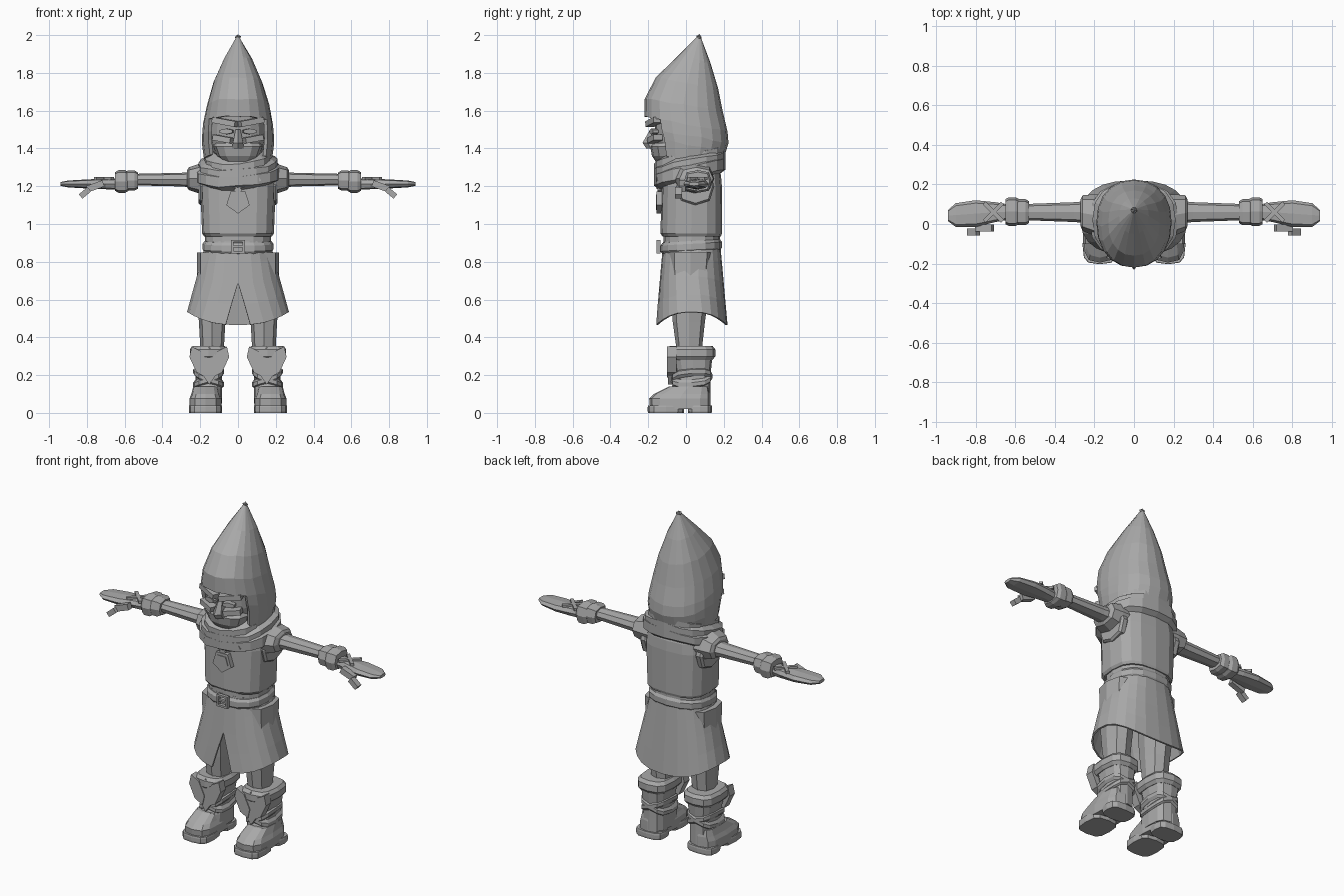
import bpy, bmesh, math, random
from mathutils import Matrix, Euler

random.seed(4)
if "Cube" in bpy.data.objects:
    bpy.data.objects.remove(bpy.data.objects["Cube"])

colour = (.4, .4, .4, 1)
grey = bpy.data.materials.new("plain grey")
grey.use_nodes = True
grey.diffuse_color = colour
grey.node_tree.nodes["Principled BSDF"].inputs["Base Color"].default_value = colour


def finish(name, bm, mirror=False, thickness=0):
    bmesh.ops.recalc_face_normals(bm, faces=bm.faces)
    mesh = bpy.data.meshes.new(name)
    bm.to_mesh(mesh)
    bm.free()
    mesh.materials.append(grey)
    part = bpy.data.objects.new(name, mesh)
    bpy.context.collection.objects.link(part)
    if thickness:
        solid = part.modifiers.new("thickness", 'SOLIDIFY')
        solid.thickness = thickness
    if mirror:
        part.modifiers.new("mirror", 'MIRROR')


def outline(angle, half_width, front, back, squareness):
    """Point on a rounded-square section, measured from the front."""
    def rounded(value):
        return math.copysign(abs(value) ** squareness, value)
    middle, reach = (front + back) / 2, (back - front) / 2
    return half_width * rounded(math.sin(angle)), middle - reach * rounded(math.cos(angle))


def loft(name, rings, sides=12, centre=0, squareness=.8, along_x=False, mirror=False,
         thickness=0, tilt=0, side_tilt=0, jitter=0, opening=None):
    """Skin rings of (position, half width, front, back); an opening leaves it a shell."""
    bm = bmesh.new()
    widest = max(ring[1] for ring in rings)
    rows = []
    for position, half_width, front, back in rings:
        row = []
        for i in range(sides):
            angle = math.tau * i / sides
            across, depth = outline(angle, half_width, front, back, squareness)
            slant = tilt * math.cos(angle) + side_tilt * math.sin(angle)
            along = position + slant * half_width / widest + random.uniform(-jitter, jitter)
            across += centre
            row.append(bm.verts.new((along, depth, across) if along_x
                                    else (across, depth, along)))
        rows.append(row)
    for level, (low, high) in enumerate(zip(rows, rows[1:])):
        for i in range(sides):
            if opening and opening(level, min(i, sides - 1 - i)):
                continue
            j = (i + 1) % sides
            bm.faces.new((low[i], low[j], high[j], high[i]))
    if not opening:
        bm.faces.new(rows[0])
        bm.faces.new(rows[-1])
    finish(name, bm, mirror, thickness)


def band(name, bottom, top, half_width, front, back, bevel=.01, **options):
    """A loop of cloth, leather or sole with bevelled edges."""
    inner = (half_width - bevel, front + bevel, back - bevel)
    outer = (half_width, front, back)
    lip = (top - bottom) / 4
    loft(name, [(bottom, *inner), (bottom + lip, *outer), (top - lip, *outer), (top, *inner)],
         **options)


def solid(name, place, size, turn=(0, 0, 0), sides=4, mirror=False):
    """A box, or a thin many-sided plate facing the front with a corner on top."""
    bm = bmesh.new()
    spin = Euler([math.radians(a) for a in turn]).to_matrix().to_4x4()
    matrix = Matrix.Translation(place) @ spin @ Matrix.Diagonal((*size, 1))
    if sides == 4:
        bmesh.ops.create_cube(bm, size=1, matrix=matrix)
    else:
        upright = Matrix.Rotation(math.pi / 2, 4, 'X')
        bmesh.ops.create_cone(bm, cap_ends=True, segments=sides, radius1=.5, radius2=.5,
                              depth=1, matrix=matrix @ upright)
    finish(name, bm, mirror)


# Pointed hood with a face opening
loft("hood", [(1.34, .18, -.17, .18), (1.42, .19, -.19, .21), (1.47, .19, -.21, .225),
              (1.53, .185, -.22, .22), (1.63, .165, -.22, .195), (1.75, .13, -.16, .17),
              (1.87, .075, -.05, .13), (2, .002, .07, .074)],
     sides=20, squareness=.9, thickness=.02, tilt=.04, jitter=.005,
     opening=lambda level, column: level < 3 and column < 3)

# Head and lower face mask
loft("head", [(1.3, .08, -.1, .08), (1.38, .13, -.15, .12), (1.46, .15, -.16, .15),
              (1.57, .14, -.17, .15), (1.62, .1, -.1, .1)], sides=16)
loft("face_mask", [(1.33, .08, -.16, 0), (1.36, .11, -.18, 0), (1.41, .13, -.19, 0),
                   (1.43, .12, -.17, 0)])

# Nose and eye details
loft("nose", [(1.4, .035, -.21, -.1), (1.43, .03, -.23, -.1), (1.5, .015, -.19, -.1)], sides=6)
solid("brow", (.07, -.17, 1.54), (.13, .05, .03), turn=(0, -10, 20), mirror=True)
solid("cheek", (.08, -.165, 1.45), (.1, .05, .03), turn=(0, -10, 20), mirror=True)
solid("eye", (.06, -.17, 1.49), (.08, .03, .03), turn=(0, 0, 15), sides=6, mirror=True)

# Neck scarf in slanted folds
for fold, half_width in enumerate((.18, .21, .225)):
    middle = 1.34 - .035 * fold
    band("scarf_fold", middle - .05, middle + .05, half_width, -.17, .21, bevel=.04,
         sides=16, tilt=-.045, side_tilt=.01, jitter=.006)
solid("scarf_point", (0, -.13, 1.25), (.26, .05, .13), turn=(0, 180, 0), sides=5)

# Vest, waist and belt
loft("vest", [(.935, .18, -.125, .185), (.95, .19, -.135, .19), (1.2, .2, -.13, .19),
              (1.26, .19, -.125, .185), (1.32, .14, -.08, .16)], sides=16, squareness=.7)
band("waist", .84, .97, .175, -.12, .18, sides=16)
band("belt", .85, .91, .187, -.135, .19, sides=16, tilt=-.01)

# Belt buckle
for side in (-1, 1):
    solid("buckle_side", (side * .03, -.145, .88), (.012, .02, .07))
    solid("buckle_bar", (0, -.145, .88 + side * .03), (.07, .02, .012))
solid("buckle_pin", (0, -.145, .88), (.05, .015, .01))

# Chest badge with a raised centre and hanging loop
for layer, scale in (("rim", 1), ("centre", .7)):
    solid("badge_" + layer, (0, -.13 - .01 / scale, 1.12), (.13 * scale, .03, .13 * scale),
          turn=(0, 180, 0), sides=5)
solid("badge_loop", (0, -.14, 1.18), (.03, .02, .03), turn=(0, 45, 0))

# Tunic skirt flaring down to a hem, split at the front
bm = bmesh.new()
columns, levels = 22, 4
rows = []
for level in range(levels + 1):
    flare = level / levels
    gap = max(0, flare - .5) * .34
    row = []
    for i in range(columns + 1):
        angle = gap + (math.tau - 2 * gap) * i / columns
        x, y = outline(angle, .17 + .1 * flare, -.12 - .04 * flare, .18 + .04 * flare, .8)
        wave = -.035 * flare * math.cos(2 * angle)
        row.append(bm.verts.new((x, y, .91 - .41 * flare + wave)))
    rows.append(row)
for high, low in zip(rows, rows[1:]):
    for i in range(columns):
        bm.faces.new((low[i], low[i + 1], high[i + 1], high[i]))
bmesh.ops.remove_doubles(bm, verts=bm.verts, dist=.001)
finish("tunic_skirt", bm, thickness=.01)

# Armholes, sleeves, arms and cuffs
limb = dict(along_x=True, mirror=True, sides=8)
band("armhole_rim", .16, .21, .1, -.05, .15, centre=1.2, **limb)
loft("shoulder_sleeve", [(.13, .085, -.06, .15), (.2, .08, -.06, .15), (.26, .06, -.035, .145),
                         (.27, .045, -.01, .125)], centre=1.24, **limb)
loft("arm", [(.2, .045, 0, .12), (.3, .036, .01, .11), (.57, .03, .02, .1)],
     centre=1.235, **limb)
band("cuff", .53, .6, .053, -.005, .125, centre=1.23, squareness=.6, **limb)
band("cuff_flare", .58, .65, .06, -.01, .135, centre=1.225, squareness=.6, **limb)

# Mitten hands with thumbs and crossed wraps
loft("hand", [(.64, .03, .02, .1), (.7, .028, .01, .11), (.8, .024, -.015, .12),
              (.9, .018, -.015, .105), (.94, .01, .015, .07)],
     centre=1.212, squareness=.7, **limb)
solid("thumb_base", (.755, -.02, 1.2), (.09, .035, .035), turn=(0, 20, 0), mirror=True)
solid("thumb_tip", (.81, -.04, 1.165), (.06, .035, .03), turn=(0, 40, 0), mirror=True)
for turn in (45, -45):
    solid("hand_wrap", (.71, .06, 1.24), (.13, .02, .015), turn=(0, 0, turn), mirror=True)

# Trouser legs
loft("trouser_leg", [(.3, .06, -.045, .08), (.48, .07, -.07, .1), (.62, .08, -.08, .12),
                     (.85, .08, -.09, .14)], sides=8, centre=.137, mirror=True)

# Boots: foot, shaft, folded top and soles
boot = dict(centre=.155, mirror=True, squareness=.65)
loft("boot_shaft", [(.05, .07, -.09, .13), (.13, .07, -.08, .13), (.2, .07, -.05, .13),
                    (.3, .085, -.07, .14)], **boot)
band("boot_top", .28, .355, .1, -.1, .155, bevel=.015, **boot)
foot = dict(centre=.172, mirror=True, squareness=.6)
loft("boot_foot", [(.02, .085, -.19, .13), (.075, .085, -.195, .13), (.1, .075, -.17, .13),
                   (.14, .065, -.09, .12)], **foot)
band("heel", 0, .04, .088, .01, .138, bevel=.002, **foot)
band("front_sole", 0, .04, .088, -.203, -.01, bevel=.002, **foot)

# Crossed boot straps, tongue and side flaps
for slant in (-.035, .035):
    band("boot_strap", .165, .205, .082, -.08, .14, tilt=-.01, side_tilt=slant, **boot)
solid("boot_tongue", (.152, -.07, .25), (.08, .05, .2), sides=6, mirror=True)
for side in (-1, 1):
    solid("boot_flap", (.152 + side * .055, -.075, .27), (.08, .05, .18),
          turn=(0, side * 25, 0), sides=6, mirror=True)
